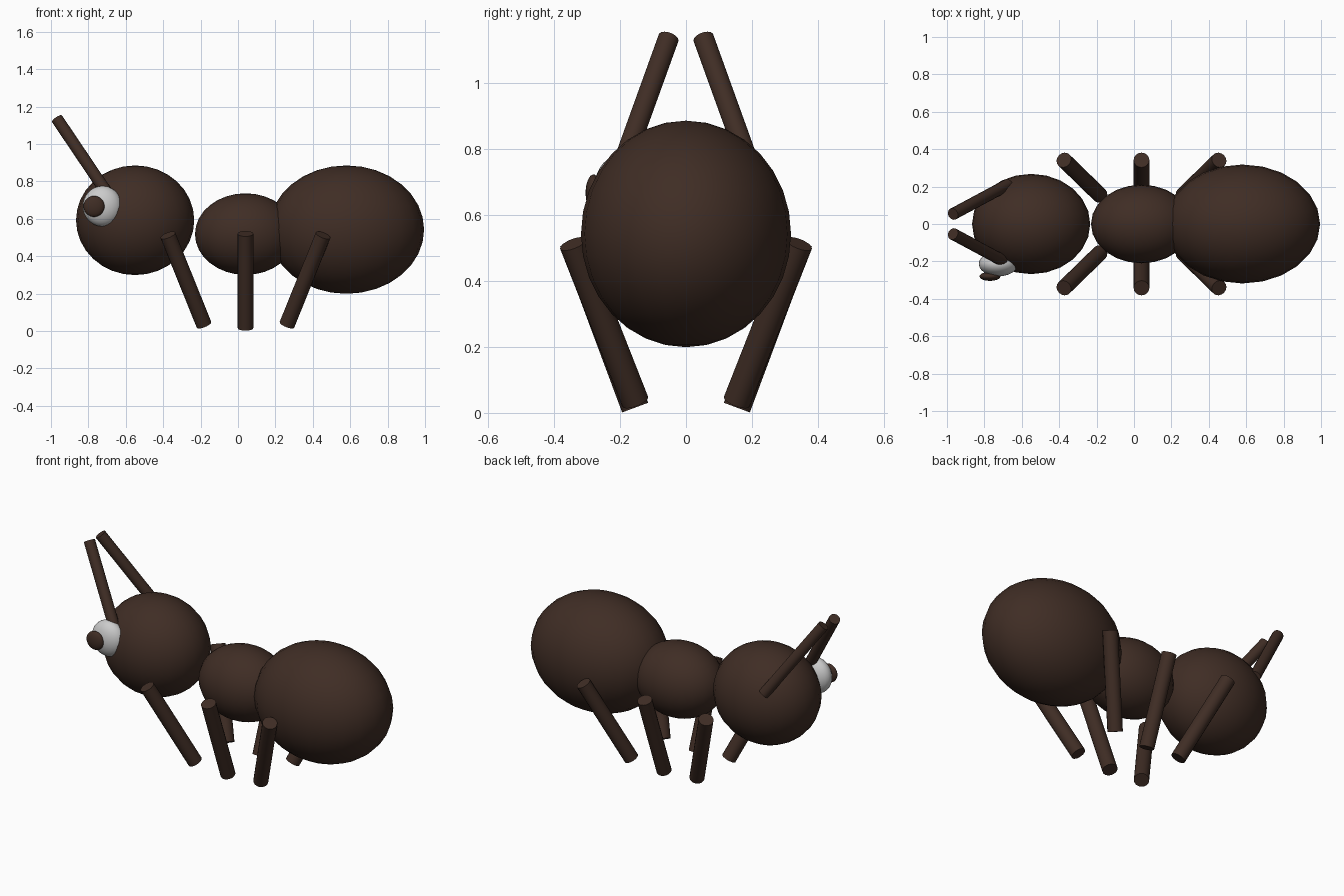
import bpy
from mathutils import Vector

if "Cube" in bpy.data.objects:
    bpy.data.objects.remove(bpy.data.objects["Cube"])


def material(name, color):
    m = bpy.data.materials.new(name)
    m.diffuse_color = (*color, 1)
    m.use_nodes = True
    m.node_tree.nodes["Principled BSDF"].inputs["Base Color"].default_value = m.diffuse_color
    return m


brown = material("dark_brown", (0.05, 0.026, 0.018))
white = material("eye_white", (0.8, 0.8, 0.8))


def finish(name, mat):
    ob = bpy.context.object
    ob.name = name
    ob.data.materials.append(mat)
    bpy.ops.object.shade_smooth_by_angle(angle=0.7)
    return ob


def ellipsoid(name, center, radii, mat=brown, segments=24, rings=16):
    bpy.ops.mesh.primitive_uv_sphere_add(segments=segments, ring_count=rings, location=center)
    bpy.context.object.scale = radii
    bpy.ops.object.transform_apply(location=False, rotation=False, scale=True)
    return finish(name, mat)


def rod(name, start, end, radius):
    a, b = Vector(start), Vector(end)
    d = b - a
    bpy.ops.mesh.primitive_cylinder_add(
        vertices=16, radius=radius, depth=d.length, location=(a + b) / 2,
        rotation=d.to_track_quat('Z', 'Y').to_euler())
    return finish(name, brown)


# Body
ellipsoid("head", (-0.55, 0, 0.592), (0.316, 0.268, 0.293))
ellipsoid("thorax", (0.04, 0, 0.518), (0.27, 0.21, 0.218))
ellipsoid("abdomen", (0.58, 0, 0.542), (0.415, 0.318, 0.343))

# Single eye on the front side
ellipsoid("eye", (-0.725, -0.213, 0.667), (0.105, 0.067, 0.108), white)
ellipsoid("pupil", (-0.77, -0.28, 0.666), (0.056, 0.024, 0.056))

# Legs lean in towards the ground; front and back pairs also slant to the middle
for side, s in (("front", -1), ("back", 1)):
    for pair, k in (("head", -1), ("middle", 0), ("tail", 1)):
        top_z, low_z = (0.52, 0.016) if k == 0 else (0.512, 0.034)
        rod(f"{pair}_leg_{side}", (0.04 + k * 0.415, s * 0.342, top_z),
            (0.04 + k * 0.222, s * 0.154, low_z), 0.042)
    # Antenna
    rod(f"antenna_{side}", (-0.675, s * 0.21, 0.70), (-0.968, s * 0.053, 1.135), 0.032)
